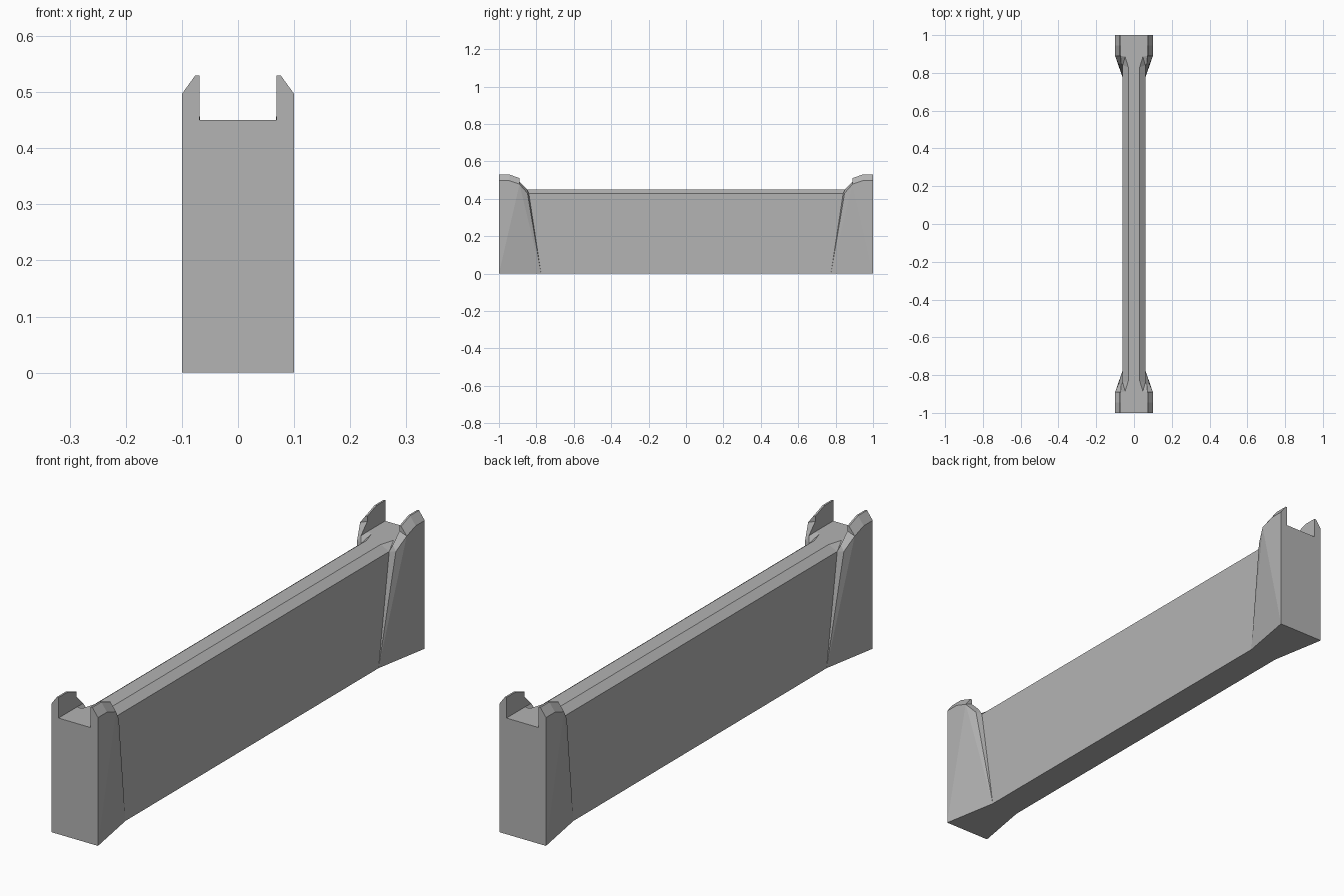
import bpy, bmesh

if "Cube" in bpy.data.objects:
    bpy.data.objects.remove(bpy.data.objects["Cube"])

# One quarter of the barrier (x > 0, y > 0); mirrored in both directions
P = dict(
    # base outline
    b0=(0, 0, 0), b1=(.06, 0, 0), b2=(.06, .775, 0), b3=(.1, 1, 0), b4=(0, 1, 0),
    # wall shoulder, bevelled top and bevel tip
    w0=(.06, 0, .427), w1=(.06, .84, .427), t0=(.03, 0, .45), t1=(.03, .83, .45),
    p=(.047, .885, .45), c0=(0, 0, .45), c1=(0, 1, .45),
    # end prong: outer edge, top edges, inner notch, trailing fin
    e0=(.1, 1, .497), e1=(.1, .945, .497), e2=(.1, .89, .478),
    h0=(.076, 1, .53), h1=(.076, .945, .53), h2=(.076, .89, .51),
    g0=(.069, 1, .53), g1=(.069, .945, .53), g2=(.069, .89, .51),
    i0=(.069, 1, .45), i2=(.069, .89, .45), f=(.069, .89, .49),
    q=(.068, .85, .45), r=(.083, .848, .43),
)
FACES = """b0 b1 b2 b3 b4
b1 b2 w1 w0
w0 w1 t1 t0
w1 p t1
c0 t0 t1 p i2 i0 c1
b4 b3 e0 h0 g0 i0 c1
b3 e2 e1 e0
b3 b2 e2
b2 r e2
b2 w1 r
w1 q r
w1 q i2 p
e0 e1 h1 h0
e1 e2 h2 h1
h0 h1 g1 g0
h1 h2 g2 g1
i0 g0 g1 g2 f i2
g2 h2 e2 f
f e2 r q
i2 f q"""

bm = bmesh.new()
for sx in (1, -1):
    for sy in (1, -1):
        v = {k: bm.verts.new((x * sx, y * sy, z)) for k, (x, y, z) in P.items()}
        for row in FACES.splitlines():
            bm.faces.new([v[k] for k in row.split()])

# Weld the quarters into one closed body
bmesh.ops.remove_doubles(bm, verts=bm.verts[:], dist=1e-5)
bmesh.ops.recalc_face_normals(bm, faces=bm.faces[:])
mesh = bpy.data.meshes.new("barrier_wall")
bm.to_mesh(mesh)
bm.free()
wall = bpy.data.objects.new("barrier_wall", mesh)
bpy.context.collection.objects.link(wall)

# Darker concrete grey
concrete = bpy.data.materials.new("concrete")
concrete.diffuse_color = (.453, .453, .453, 1)
concrete.use_nodes = True
concrete.node_tree.nodes["Principled BSDF"].inputs["Base Color"].default_value = concrete.diffuse_color
mesh.materials.append(concrete)
